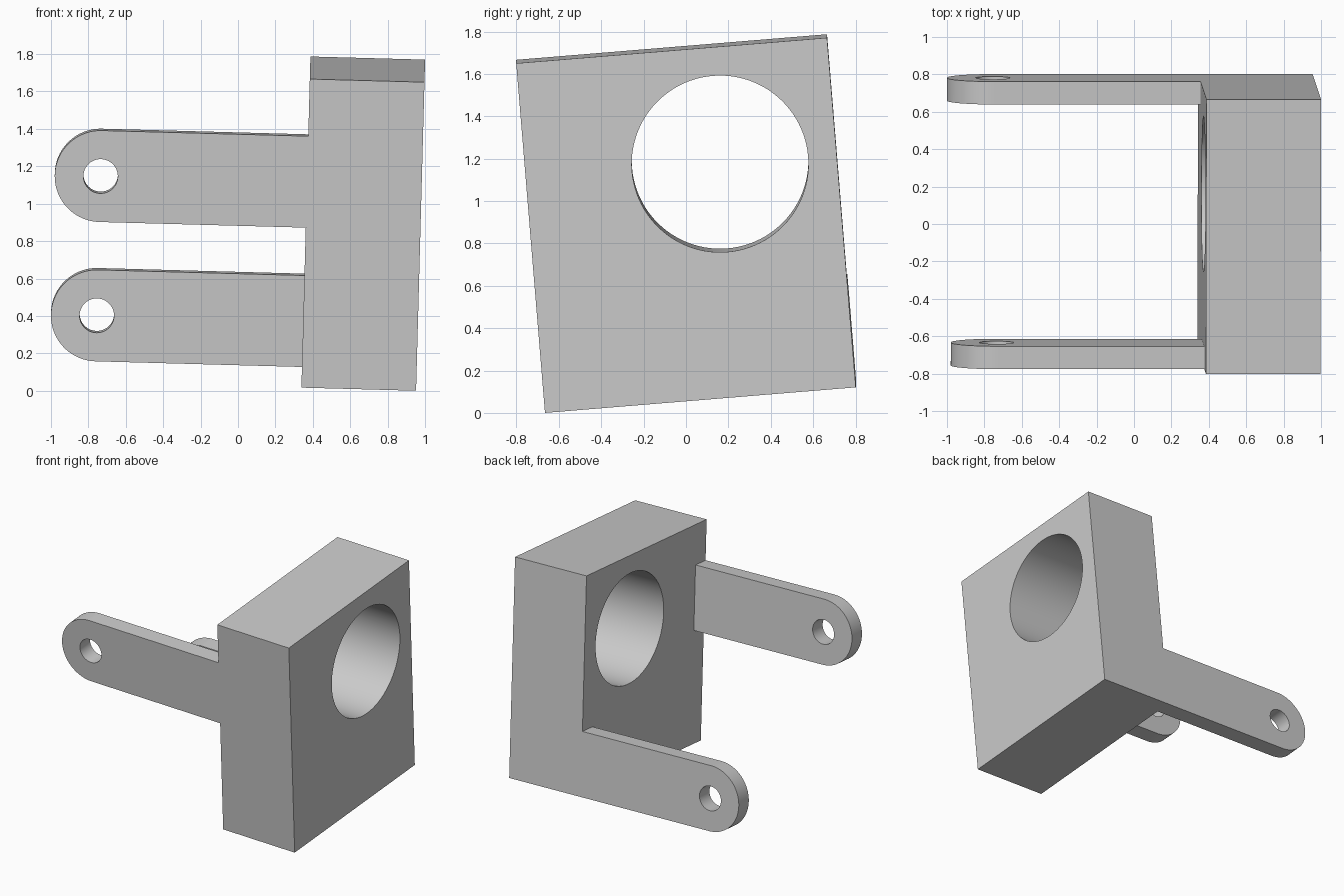
import bpy
import bmesh
from math import sin, cos, pi, radians
from mathutils import Matrix, Vector

cube = bpy.data.objects.get("Cube")
if cube:
    bpy.data.objects.remove(cube, do_unlink=True)

U = 0.12266          # one design unit
SEGMENTS = 96
# Slight lean of the whole bracket, placed by its lower front inner corner
LEAN = (Matrix.Translation((0.339, -0.6656, 0.0167))
        @ Matrix.Rotation(radians(1.56), 4, 'Y')
        @ Matrix.Rotation(radians(4.7), 4, 'X')
        @ Matrix.Scale(U, 4))

grey = bpy.data.materials.new("plain_grey")
grey.use_nodes = True
grey.diffuse_color = (0.6, 0.6, 0.6, 1)
grey.node_tree.nodes["Principled BSDF"].inputs["Base Color"].default_value = (0.6, 0.6, 0.6, 1)


def prism(name, outline, start, direction):
    """Solid made by sweeping a flat outline along a direction."""
    bm = bmesh.new()
    face = bm.faces.new([bm.verts.new(Vector(p) + Vector(start)) for p in outline])
    swept = bmesh.ops.extrude_face_region(bm, geom=[face])
    verts = [g for g in swept["geom"] if isinstance(g, bmesh.types.BMVert)]
    bmesh.ops.translate(bm, verts=verts, vec=direction)
    bmesh.ops.recalc_face_normals(bm, faces=bm.faces)
    mesh = bpy.data.meshes.new(name)
    bm.to_mesh(mesh)
    bm.free()
    mesh.materials.append(grey)
    obj = bpy.data.objects.new(name, mesh)
    bpy.context.collection.objects.link(obj)
    return obj


def drill(obj, cutter):
    """Cut the hole, then lean and shade the finished part."""
    cutter.hide_render = True
    mod = obj.modifiers.new("hole", 'BOOLEAN')
    mod.operation = 'DIFFERENCE'
    mod.solver = 'EXACT'
    mod.object = cutter
    bpy.ops.object.select_all(action='DESELECT')
    obj.select_set(True)
    bpy.context.view_layer.objects.active = obj
    bpy.ops.object.modifier_apply(modifier=mod.name)
    bpy.data.objects.remove(cutter, do_unlink=True)
    obj.data.transform(LEAN)
    bpy.ops.object.shade_smooth_by_angle(angle=radians(30))


def turn(i, count=SEGMENTS):
    return 2 * pi * i / count


# Block with the large bore
block = prism("block", [(0, 0, 0), (5, 0, 0), (5, 12, 0), (0, 12, 0)],
              (0, 0, 0), (0, 0, 13.5))
bore = prism("bore_cutter",
             [(0, 3.4 * cos(turn(i)), 3.4 * sin(turn(i))) for i in range(SEGMENTS)],
             (-1, 7.5, 9), (7, 0, 0))
drill(block, bore)

# Round-ended arms, each with a pin hole
for name, y, z in (("front_arm", 0, 9), ("rear_arm", 11, 2)):
    half = SEGMENTS // 2
    outline = [(0, 0, -2), (0, 0, 2)]
    outline += [(-9 - 2 * sin(turn(i)), 0, 2 * cos(turn(i))) for i in range(half + 1)]
    arm = prism(name, outline, (0, y, z), (0, 1, 0))
    pin = prism("pin_cutter",
                [(0.75 * cos(turn(i)), 0, 0.75 * sin(turn(i))) for i in range(SEGMENTS)],
                (-9, y - 1, z), (0, 3, 0))
    drill(arm, pin)
